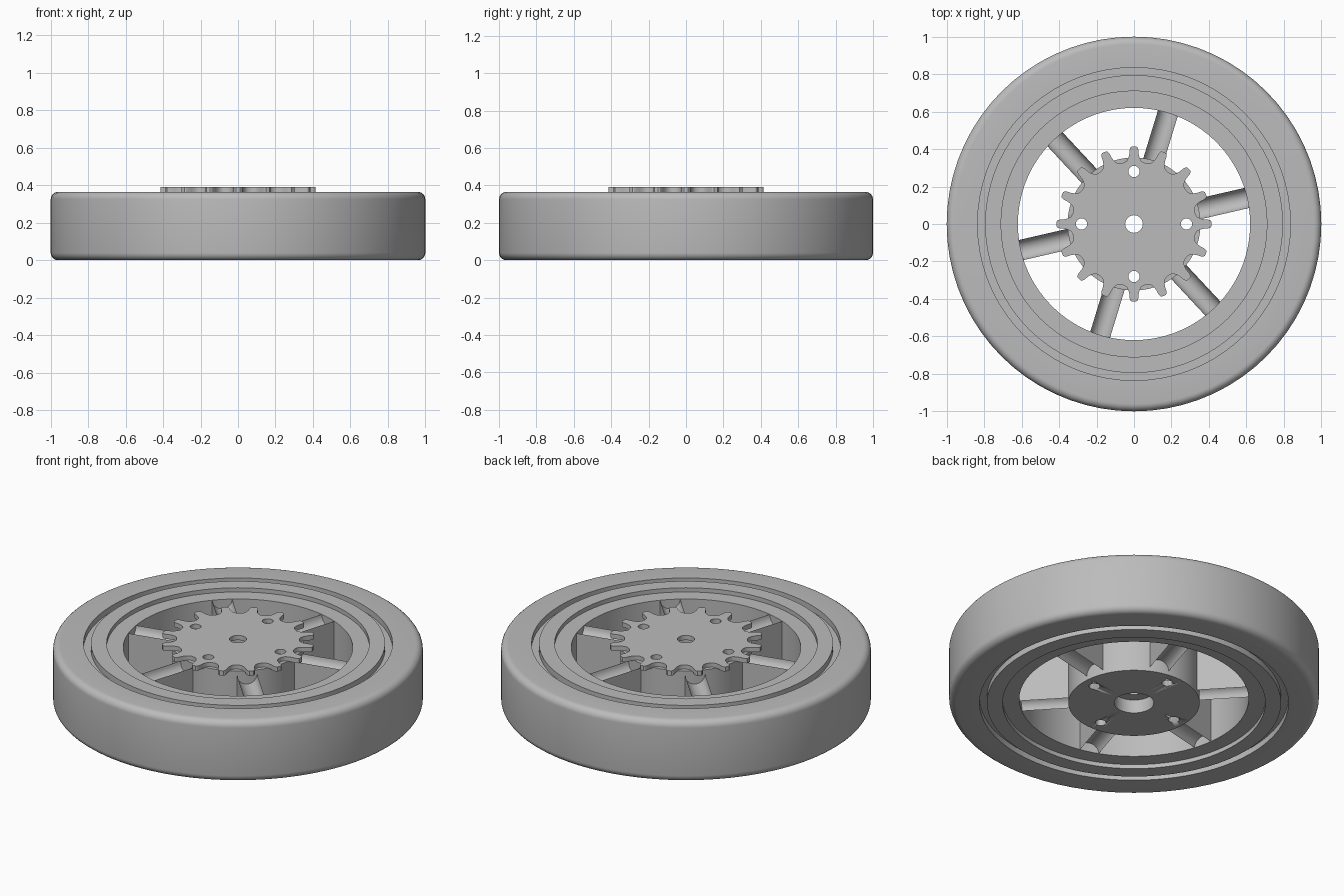
import bpy, bmesh
from math import sin, cos, pi, radians
from mathutils import Matrix

if "Cube" in bpy.data.objects:
    bpy.data.objects.remove(bpy.data.objects["Cube"])

HEIGHT = 0.365
grey = bpy.data.materials.new("plain_grey")
grey.use_nodes = True
grey.diffuse_color = (0.5, 0.5, 0.5, 1)
grey.node_tree.nodes["Principled BSDF"].inputs["Base Color"].default_value = (0.5, 0.5, 0.5, 1)


def finish(name, bm, angle=30):
    bmesh.ops.recalc_face_normals(bm, faces=bm.faces)
    mesh = bpy.data.meshes.new(name)
    bm.to_mesh(mesh)
    bm.free()
    mesh.materials.append(grey)
    obj = bpy.data.objects.new(name, mesh)
    bpy.context.collection.objects.link(obj)
    bpy.ops.object.select_all(action='DESELECT')
    obj.select_set(True)
    bpy.context.view_layer.objects.active = obj
    bpy.ops.object.shade_smooth_by_angle(angle=radians(angle))
    return obj


def lathe(name, profile, segments=72):
    """Closed (radius, z) outline turned around z."""
    bm = bmesh.new()
    rings = []
    for i in range(segments):
        a = 2 * pi * i / segments
        rings.append([bm.verts.new((r * cos(a), r * sin(a), z)) for r, z in profile])
    for i in range(segments):
        p, q = rings[i], rings[(i + 1) % segments]
        for j in range(len(profile)):
            k = (j + 1) % len(profile)
            bm.faces.new((p[j], q[j], q[k], p[k]))
    return finish(name, bm)


def prism(name, outline, depth):
    """Flat outline of 3D points extruded along a vector."""
    bm = bmesh.new()
    face = bm.faces.new([bm.verts.new(p) for p in outline])
    ext = bmesh.ops.extrude_face_region(bm, geom=[face], use_keep_orig=True)
    verts = [g for g in ext["geom"] if isinstance(g, bmesh.types.BMVert)]
    bmesh.ops.translate(bm, vec=depth, verts=verts)
    return finish(name, bm)


def mirrored(half):
    """Complete an outline listed from the bottom up to mid height."""
    return half + [(r, HEIGHT - z) for r, z in reversed(half)]


def drill(obj, holes):
    """Cut vertical round holes given as (x, y, radius)."""
    bm = bmesh.new()
    for x, y, r in holes:
        bmesh.ops.create_cone(bm, cap_ends=True, segments=24, radius1=r, radius2=r,
                              depth=2, matrix=Matrix.Translation((x, y, 0)))
    cutter = finish("hole_cutter", bm)
    cutter.hide_render = True
    bpy.context.view_layer.objects.active = obj
    mod = obj.modifiers.new("holes", 'BOOLEAN')
    mod.object = cutter
    mod.solver = 'EXACT'
    # Cut before any smoothing modifier
    bpy.ops.object.modifier_move_to_index(modifier=mod.name, index=0)
    bpy.ops.object.modifier_apply(modifier=mod.name)
    bpy.data.objects.remove(cutter)


# Tyre with rounded shoulders
ROUND = 0.04
shoulder = [(1 - ROUND + ROUND * sin(a), ROUND - ROUND * cos(a))
            for a in (i * pi / 12 for i in range(7))]
lathe("tyre", mirrored([(0.835, 0)] + shoulder))

# Rim: groove next to the tyre, raised lip, recessed inner ledge
lathe("rim", mirrored([(0.62, 0.025), (0.71, 0.025), (0.71, 0), (0.795, 0),
                       (0.795, 0.035), (0.84, 0.035)]))

# Hub with wide counterbores and a narrow shaft hole
bolts = [(0.28 * cos(i * pi / 2), 0.28 * sin(i * pi / 2), 0.03) for i in range(4)]
hub = lathe("hub", mirrored([(0.047, 0.08), (0.107, 0.08), (0.107, 0), (0.355, 0)]))
drill(hub, bolts)

# Sprocket plate with sixteen narrow teeth
TEETH = 16
flank = [(0.415, 1.5), (0.41, 2.5), (0.398, 3.3), (0.375, 3.8),
         (0.355, 4.8), (0.34, 6.5), (0.332, 9)]
tooth = [(r, -a) for r, a in reversed(flank)] + flank
outline = []
for i in range(TEETH):
    for r, a in tooth:
        t = 2 * pi * i / TEETH + radians(a)
        outline.append((r * cos(t), r * sin(t), HEIGHT - 0.003))
sprocket = prism("sprocket", outline, (0, 0, 0.028))
drill(sprocket, bolts + [(0, 0, 0.047)])

# Six upright spokes, scooped along the top and bottom edges
HALF = 0.055
scoop = [(-HALF * cos(a), 0.025 + 0.055 * sin(a)) for a in (i * pi / 12 for i in range(13))]
section = mirrored(scoop)
for i in range(6):
    spoke = prism("spoke_%d" % (i + 1), [(0.34, y, z) for y, z in section], (0.29, 0, 0))
    spoke.rotation_euler.z = radians(13 + 60 * i)
